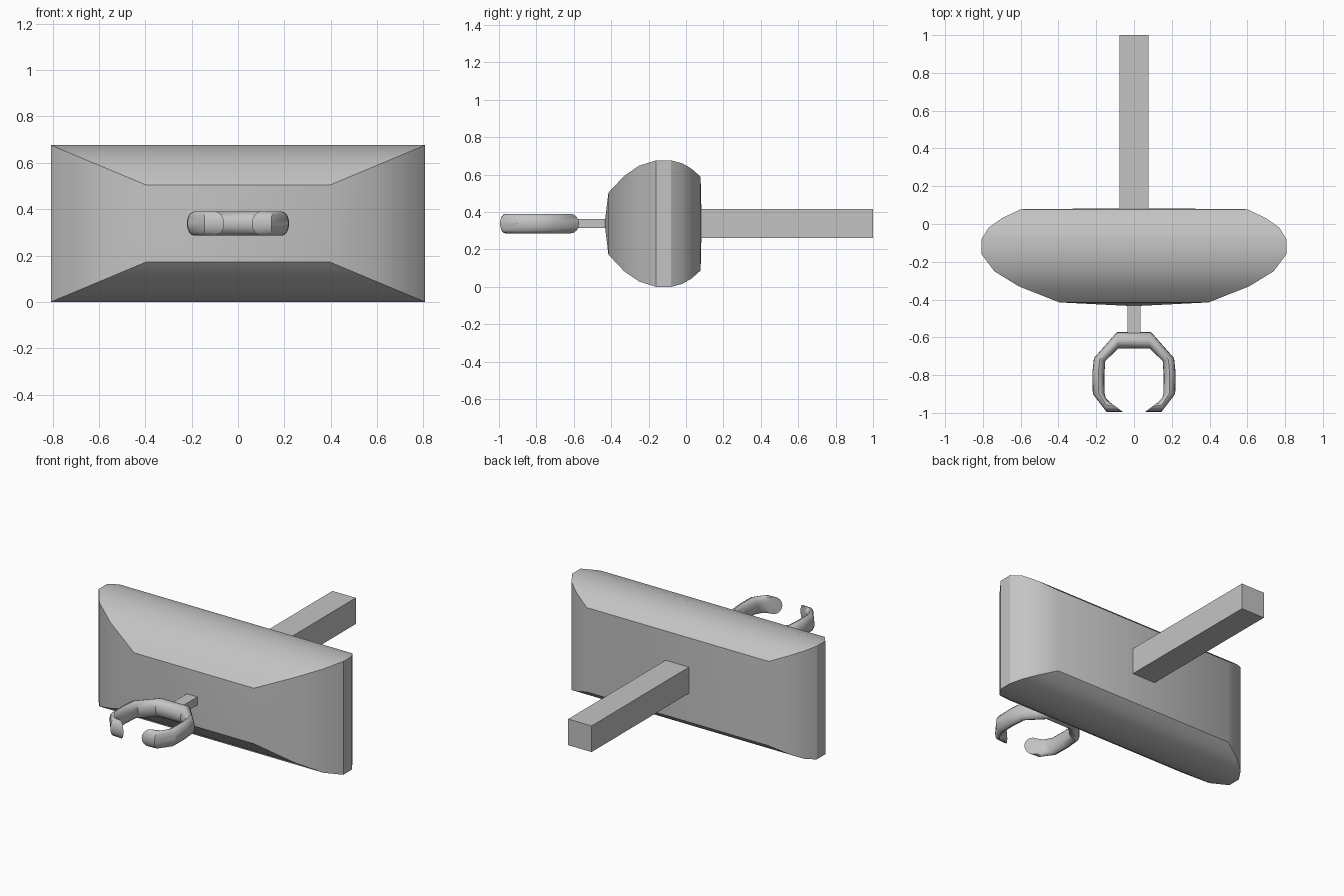
import bpy, bmesh, math
from mathutils import Vector

cube = bpy.data.objects.get("Cube")
if cube:
    bpy.data.objects.remove(cube, do_unlink=True)

MID = 0.338  # height of the central axis

grey = bpy.data.materials.new("plain_grey")
grey.use_nodes = True
grey.diffuse_color = (0.55, 0.55, 0.55, 1)
grey.node_tree.nodes["Principled BSDF"].inputs["Base Color"].default_value = (0.55, 0.55, 0.55, 1)


def finish(name, bm, angle=None):
    """Turn a bmesh into a named object, optionally smooth below an angle."""
    bmesh.ops.recalc_face_normals(bm, faces=bm.faces)
    mesh = bpy.data.meshes.new(name)
    bm.to_mesh(mesh)
    bm.free()
    mesh.materials.append(grey)
    obj = bpy.data.objects.new(name, mesh)
    bpy.context.collection.objects.link(obj)
    if angle:
        bpy.ops.object.select_all(action='DESELECT')
        obj.select_set(True)
        bpy.context.view_layer.objects.active = obj
        bpy.ops.object.shade_smooth_by_angle(angle=math.radians(angle))
    return obj


def bridge(bm, rings):
    """Join successive rings of vertices with quads."""
    for a, b in zip(rings, rings[1:]):
        n = len(a)
        for i in range(n):
            j = (i + 1) % n
            bm.faces.new((a[i], a[j], b[j], b[i]))


def box(name, x, y0, y1, z0, z1):
    bm = bmesh.new()
    bmesh.ops.create_cube(bm, size=1)
    for v in bm.verts:
        v.co = (v.co.x * 2 * x, y0 if v.co.y < 0 else y1, z0 if v.co.z < 0 else z1)
    return finish(name, bm)


# Body: rectangles of constant proportion that swell and shrink along y
profile = [(-0.415, 0.395), (-0.33, 0.61), (-0.25, 0.74), (-0.16, 0.807),
           (-0.08, 0.807), (-0.02, 0.77), (0.03, 0.70), (0.078, 0.60)]
RATIO = MID / 0.807
bm = bmesh.new()
rings = [[bm.verts.new((sx * w, y, MID + sz * w * RATIO))
          for sx, sz in ((-1, -1), (1, -1), (1, 1), (-1, 1))] for y, w in profile]
bridge(bm, rings)
# shallow pyramids close the front and the back
for ring, y in ((rings[0], -0.435), (rings[-1], 0.084)):
    tip = bm.verts.new((0, y, MID))
    for i in range(4):
        bm.faces.new((ring[i], ring[(i + 1) % 4], tip))
finish("body", bm, 30)

# Square post at the back
box("rear_post", 0.077, 0.06, 1.0, 0.261, 0.417)

# Thin stem between the body and the clip
box("clip_stem", 0.035, -0.61, -0.41, 0.314, 0.362)

# Open clip: oval sections given by outer and inner points, mirrored in x
half = [((0.06, -0.994), (0.135, -0.938)),
        ((0.145, -0.995), (0.150, -0.920)),
        ((0.218, -0.90), (0.156, -0.895)),
        ((0.221, -0.79), (0.157, -0.80)),
        ((0.212, -0.71), (0.152, -0.725)),
        ((0.09, -0.572), (0.083, -0.66))]
stations = half + [((-o[0], o[1]), (-i[0], i[1])) for o, i in reversed(half)]
SIDES, HALF_HEIGHT = 16, 0.052
bm = bmesh.new()
rings = []
for outer, inner in stations:
    o, i = Vector((*outer, MID)), Vector((*inner, MID))
    centre, arm = (o + i) / 2, (o - i) / 2
    rings.append([bm.verts.new(centre + arm * math.cos(t) + Vector((0, 0, HALF_HEIGHT * math.sin(t))))
                  for t in (2 * math.pi * k / SIDES for k in range(SIDES))])
bridge(bm, rings)
bm.faces.new(rings[0])
bm.faces.new(rings[-1])
finish("clip", bm, 35)
